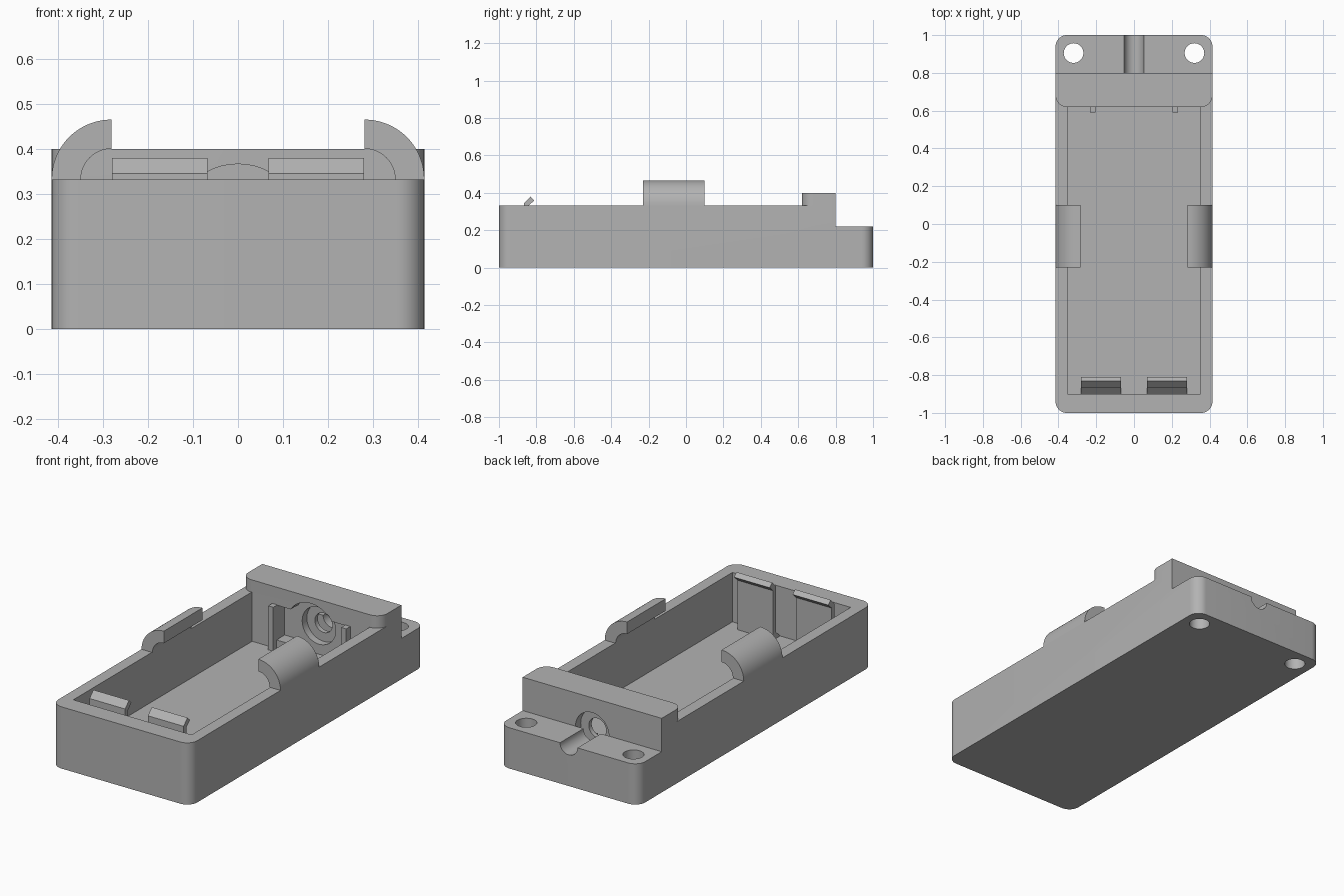
import bpy, bmesh, math
from mathutils import Vector

if "Cube" in bpy.data.objects:
    bpy.data.objects.remove(bpy.data.objects["Cube"])

grey = bpy.data.materials.new("plain grey")
grey.use_nodes = True
grey.diffuse_color = (0.45, 0.45, 0.45, 1)
grey.node_tree.nodes["Principled BSDF"].inputs["Base Color"].default_value = (0.45, 0.45, 0.45, 1)


def prism(name, points, axis, start, end):
    """Extrude a 2D outline along an axis: (x,y) on z, (x,z) on y, (y,z) on x."""
    place = {"x": lambda a, b, c: (c, a, b),
             "y": lambda a, b, c: (a, c, b),
             "z": lambda a, b, c: (a, b, c)}[axis]
    bm = bmesh.new()
    face = bm.faces.new([bm.verts.new(place(a, b, start)) for a, b in points])
    top = bmesh.ops.extrude_face_region(bm, geom=[face])["geom"]
    shift = Vector(place(0, 0, end - start))
    bmesh.ops.translate(bm, vec=shift, verts=[v for v in top if isinstance(v, bmesh.types.BMVert)])
    bmesh.ops.recalc_face_normals(bm, faces=bm.faces)
    mesh = bpy.data.meshes.new(name)
    bm.to_mesh(mesh)
    bm.free()
    mesh.materials.append(grey)
    obj = bpy.data.objects.new(name, mesh)
    bpy.context.collection.objects.link(obj)
    return obj


def arc(cx, cy, r, a0, a1, n):
    angles = [math.radians(a0 + (a1 - a0) * i / n) for i in range(n + 1)]
    return [(cx + r * math.cos(a), cy + r * math.sin(a)) for a in angles]


def circle(cx, cy, r, n=48):
    return arc(cx, cy, r, 0, 360, n)[:-1]


def rect(x0, x1, y0, y1):
    return [(x0, y0), (x1, y0), (x1, y1), (x0, y1)]


def rounded(x0, x1, y0, y1, r):
    return (arc(x1 - r, y1 - r, r, 0, 90, 10) + arc(x0 + r, y1 - r, r, 90, 180, 10)
            + arc(x0 + r, y0 + r, r, 180, 270, 10) + arc(x1 - r, y0 + r, r, 270, 360, 10))


def combine(target, tool, operation):
    mod = target.modifiers.new("combine", "BOOLEAN")
    mod.object, mod.operation, mod.solver = tool, operation, "EXACT"
    bpy.context.view_layer.objects.active = target
    bpy.ops.object.modifier_apply(modifier=mod.name)
    bpy.data.objects.remove(tool)


def smooth(obj):
    bpy.ops.object.select_all(action="DESELECT")
    obj.select_set(True)
    bpy.context.view_layer.objects.active = obj
    bpy.ops.object.shade_smooth_by_angle(angle=math.radians(25))


W, RIM, FLOOR, SHELF, R = 0.415, 0.333, 0.066, 0.22, 0.06

# Tray body with the raised cable block at the back
body = prism("tray_body", rounded(-W, W, -1, 1, R), "z", 0, RIM)
combine(body, prism("block", rounded(-W, W, 0.62, 1, R), "z", 0.2, 0.4), "UNION")

# Low mounting shelf and main compartment
combine(body, prism("shelf_cut", rect(-1, 1, 0.8, 1.2), "z", SHELF, 1), "DIFFERENCE")
combine(body, prism("cavity_cut", rect(-0.353, 0.353, -0.9, 0.625), "z", FLOOR, RIM), "DIFFERENCE")

# Cable passage: slot, recess, pockets, thin ring and groove
combine(body, prism("slot_cut", rect(-0.205, 0.205, FLOOR, 0.3), "y", 0.6, 0.69), "DIFFERENCE")
for r, y0, y1 in ((0.147, 0.6, 0.69), (0.1, 0.68, 0.73), (0.1, 0.755, 0.8), (0.052, 0.7, 1.1)):
    combine(body, prism("bore_cut", circle(0, SHELF, r), "y", y0, y1), "DIFFERENCE")

# Screw holes in the shelf
for side in (-1, 1):
    combine(body, prism("screw_cut", circle(side * 0.32, 0.905, 0.052), "z", -0.1, 0.5), "DIFFERENCE")
smooth(body)

hook = [(-0.9, FLOOR - 0.01), (-0.9, FLOOR), (-0.865, 0.1), (-0.865, 0.346), (-0.832, 0.38),
        (-0.811, 0.36), (-0.84, 0.333), (-0.84, FLOOR - 0.01)]
for side, label in ((1, "left"), (-1, "right")):
    # Curved grip over each long wall
    outline = arc(0.282, RIM, 0.133, 0, 90, 20) + arc(0.282, RIM, 0.068, 90, 0, 16)
    grip = prism(label + "_grip", [(side * x, z) for x, z in outline], "y", -0.23, 0.1)
    smooth(grip)
    # Spring latch with a hooked tip at the front wall
    prism(label + "_latch", hook, "x", side * 0.068, side * 0.281)
    # Guide fin and ledge beside the cable slot
    prism(label + "_fin", rect(side * 0.203, side * 0.233, 0.59, 0.64), "z", FLOOR - 0.01, 0.303)
    prism(label + "_ledge", rect(side * 0.09, side * 0.21, 0.62, 0.7), "z", FLOOR - 0.01, 0.115)
